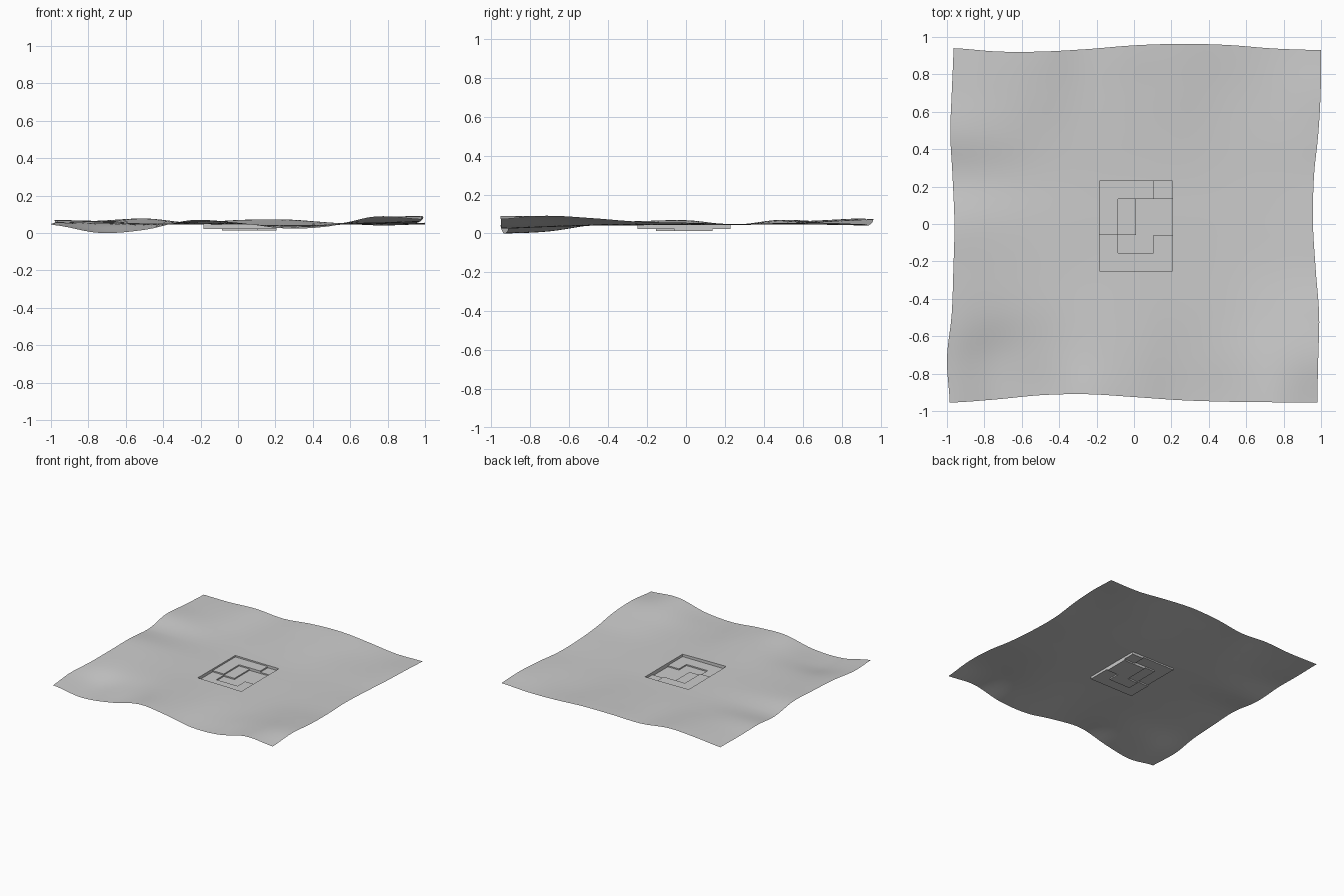
import bpy
import bmesh
import math

cube = bpy.data.objects.get("Cube")
if cube:
    bpy.data.objects.remove(cube)

# Heights in thousandths, rows from front to back, columns from -x to +x
HEIGHTS = [
    [50, 8, 25, 76, 62, 32, 44, 96, 80],
    [55, 17, 38, 66, 60, 40, 52, 90, 98],
    [64, 50, 54, 60, 56, 47, 52, 74, 86],
    [70, 62, 58, 55, 53, 49, 51, 60, 68],
    [75, 66, 58, 54, 52, 50, 51, 56, 62],
    [53, 53, 53, 53, 51, 50, 51, 54, 56],
    [77, 70, 61, 57, 57, 58, 54, 55, 60],
    [68, 72, 74, 60, 66, 70, 57, 52, 62],
    [64, 74, 85, 63, 77, 80, 63, 48, 54],
]

# Distance of each wavy edge from the middle, in thousandths
LEFT = [985, 1000, 975, 966, 960, 970, 982, 974, 965]
RIGHT = [980, 985, 990, 972, 957, 962, 985, 998, 1000]
FRONT = [955, 938, 915, 910, 925, 942, 950, 953, 955]
BACK = [940, 922, 922, 935, 955, 963, 957, 938, 930]

# Lines that divide the recessed panel
CUT_X = [-.185, -.085, .01, .105, .205]
CUT_Y = [-.25, -.155, -.06, .135, .23]

# Panel layout, back row first: H is high, M is middle, L is low
LAYOUT = ["HHHM", "HMLL", "MLLM", "MMMM"]
LEVELS = [("HML", .04), ("ML", .03), ("L", .02)]


def spline(values, t):
    """Smooth curve through evenly spaced values, t from -1 to 1."""
    last = len(values) - 1
    f = (t + 1) / 2 * last
    i = min(int(f), last - 1)
    f -= i
    a, b, c, d = (values[min(max(i + k, 0), last)] for k in (-1, 0, 1, 2))
    return b + f / 2 * (c - a + f * (2*a - 5*b + 4*c - d + f * (3*(b - c) + d - a)))


def edge_shift(t, low, high, along):
    """Move a coordinate so that the sheet ends on its wavy outline."""
    edge = spline(low if t < 0 else high, along) / 1000
    weight = max(0, (abs(t) - .3) / .7)
    return t - math.copysign((1 - edge) * weight, t)


def ticks(cuts, count=48):
    """Even grid lines, with the panel lines put in place of close neighbours."""
    even = [2 * i / count - 1 for i in range(count + 1)]
    return sorted([t for t in even if all(abs(t - c) > .012 for c in cuts)] + cuts)


def panel_letter(face):
    """Layout letter under a face, or a dash outside the panel."""
    p = face.calc_center_median()
    if not (CUT_X[0] < p.x < CUT_X[-1] and CUT_Y[0] < p.y < CUT_Y[-1]):
        return "-"
    col = sum(p.x > c for c in CUT_X) - 1
    row = sum(p.y > c for c in CUT_Y) - 1
    return LAYOUT[-1 - row][col]


# Rippled sheet
bm = bmesh.new()
us, vs = ticks(CUT_X), ticks(CUT_Y)
grid = []
for v in vs:
    line = []
    for u in us:
        z = spline([spline(row, u) for row in HEIGHTS], v) / 1000
        x = edge_shift(u, LEFT, RIGHT, v)
        y = edge_shift(v, FRONT, BACK, u)
        line.append(bm.verts.new((x, y, z)))
    grid.append(line)
for a, b in zip(grid, grid[1:]):
    for i in range(len(us) - 1):
        bm.faces.new((a[i], a[i + 1], b[i + 1], b[i]))

# Recessed panel, pushed down one level at a time
for letters, level in LEVELS:
    bm.normal_update()
    region = [f for f in bm.faces if f.normal.z > .5 and panel_letter(f) in letters]
    made = bmesh.ops.extrude_face_region(bm, geom=region)["geom"]
    for part in made:
        if isinstance(part, bmesh.types.BMVert):
            part.co.z = level
    bmesh.ops.delete(bm, geom=[f for f in region if f.is_valid], context="FACES")

# Stand the sheet on the ground
lowest = min(w.co.z for w in bm.verts)
for w in bm.verts:
    w.co.z -= lowest

mesh = bpy.data.meshes.new("rippled_sheet")
bm.to_mesh(mesh)
bm.free()
sheet = bpy.data.objects.new("rippled_sheet", mesh)
bpy.context.collection.objects.link(sheet)

GREY = (.6, .6, .6, 1)
grey = bpy.data.materials.new("light_grey")
grey.use_nodes = True
grey.diffuse_color = GREY
grey.node_tree.nodes["Principled BSDF"].inputs["Base Color"].default_value = GREY
mesh.materials.append(grey)

bpy.ops.object.select_all(action="DESELECT")
sheet.select_set(True)
bpy.context.view_layer.objects.active = sheet
bpy.ops.object.shade_smooth_by_angle(angle=math.radians(30))
